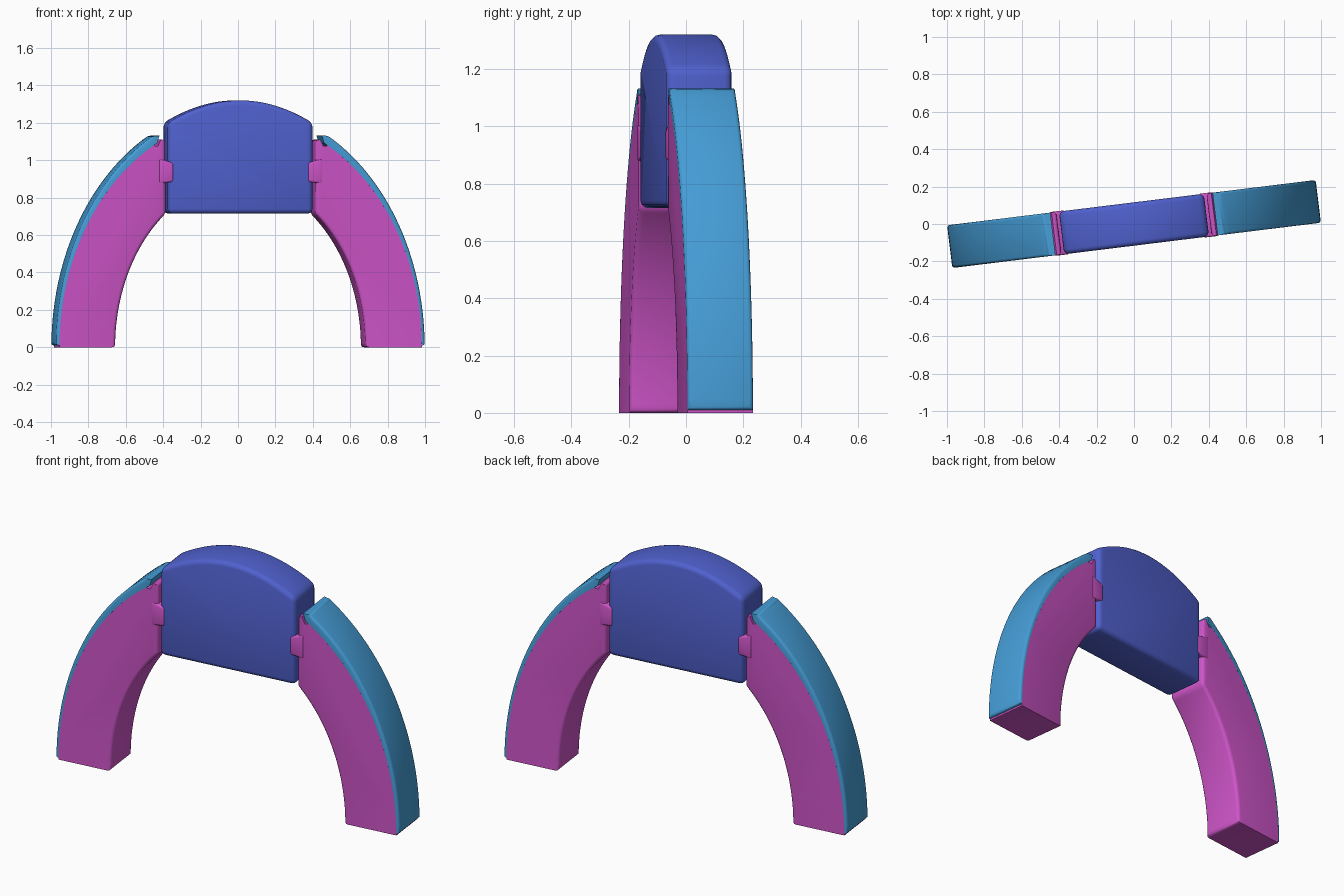
import bpy, bmesh, math

if "Cube" in bpy.data.objects:
    bpy.data.objects.remove(bpy.data.objects["Cube"])

YAW = math.radians(7)
DEPTH = 0.115


def material(name, rgb):
    m = bpy.data.materials.new(name)
    m.diffuse_color = (*rgb, 1)
    m.use_nodes = True
    m.node_tree.nodes["Principled BSDF"].inputs["Base Color"].default_value = m.diffuse_color
    return m


BLUE = material("royal_blue", (0.08, 0.12, 0.62))
SKY = material("sky_blue", (0.06, 0.34, 0.68))
PINK = material("magenta", (0.62, 0.09, 0.58))


def ellipse(a, b, u0, u1, n=28):
    """Points of an upright quarter ellipse between two horizontal positions."""
    t0, t1 = math.acos(u0 / a), math.acos(u1 / a)
    return [(a * math.cos(t0 + (t1 - t0) * i / n), b * math.sin(t0 + (t1 - t0) * i / n))
            for i in range(n + 1)]


def prism(name, profile, mat, side=1, depth=DEPTH, bevel=0.02, soft=None):
    """Extrude a side profile through the arch depth, rounding the soft edges."""
    bm = bmesh.new()
    front = [bm.verts.new((side * u, -depth, z)) for u, z in profile]
    back = [bm.verts.new((side * u, depth, z)) for u, z in profile]
    n = len(profile)
    bm.faces.new(front)
    bm.faces.new(back[::-1])
    for i in range(n):
        j = (i + 1) % n
        bm.faces.new((front[j], front[i], back[i], back[j]))
    bmesh.ops.recalc_face_normals(bm, faces=bm.faces)
    soft_points = set(range(n)) if soft is None else set(soft)
    bm.verts.index_update()
    edges = [e for e in bm.edges if e.calc_face_angle(0) > 0.4
             and all(v.index % n in soft_points for v in e.verts)]
    bmesh.ops.bevel(bm, geom=edges, offset=bevel, segments=3, profile=0.5,
                    affect='EDGES', clamp_overlap=True)
    bmesh.ops.recalc_face_normals(bm, faces=bm.faces)
    me = bpy.data.meshes.new(name)
    bm.to_mesh(me)
    bm.free()
    me.materials.append(mat)
    ob = bpy.data.objects.new(name, me)
    bpy.context.collection.objects.link(ob)
    ob.rotation_euler.z = YAW
    bpy.ops.object.select_all(action='DESELECT')
    ob.select_set(True)
    bpy.context.view_layer.objects.active = ob
    bpy.ops.object.shade_smooth_by_angle(angle=math.radians(35))
    return ob


# Central keystone with a domed top
W = 0.39
dome = [(W - 2 * W * i / 24, 1.32 - 0.12 * (1 - 2 * i / 24) ** 2) for i in range(25)]
prism("keystone", [(-W, 0.715), (W, 0.715)] + dome, BLUE, bevel=0.025)

for side, label in ((-1, "left"), (1, "right")):
    # Curved leg: inner arc, upright end with a stepped top, seat for the cover
    inner = ellipse(0.674, 0.89, 0.674, 0.402)
    step = [(0.405, 1.11), (0.43, 1.11), (0.446, 1.075)]
    seat = ellipse(0.976, 1.23, 0.47, 0.976)
    prism(label + "_leg", inner + step + seat, PINK, side, bevel=0.018,
          soft=range(len(inner) + 1))

    # Thin outer cover following the leg
    outer = ellipse(0.993, 1.285, 0.993, 0.472)
    outer[0] = (0.993, 0.01)
    under = ellipse(0.976, 1.23, 0.45, 0.976)
    under[-1] = (0.976, 0.01)
    prism(label + "_cover", outer + [(0.437, 1.132)] + under, SKY, side, bevel=0.014,
          soft=range(len(outer)))

    # Connecting rib between leg and keystone
    prism(label + "_rib", [(0.362, 0.885), (0.44, 0.875), (0.44, 1.01), (0.362, 0.985)],
          PINK, side, depth=0.118, bevel=0.01)
